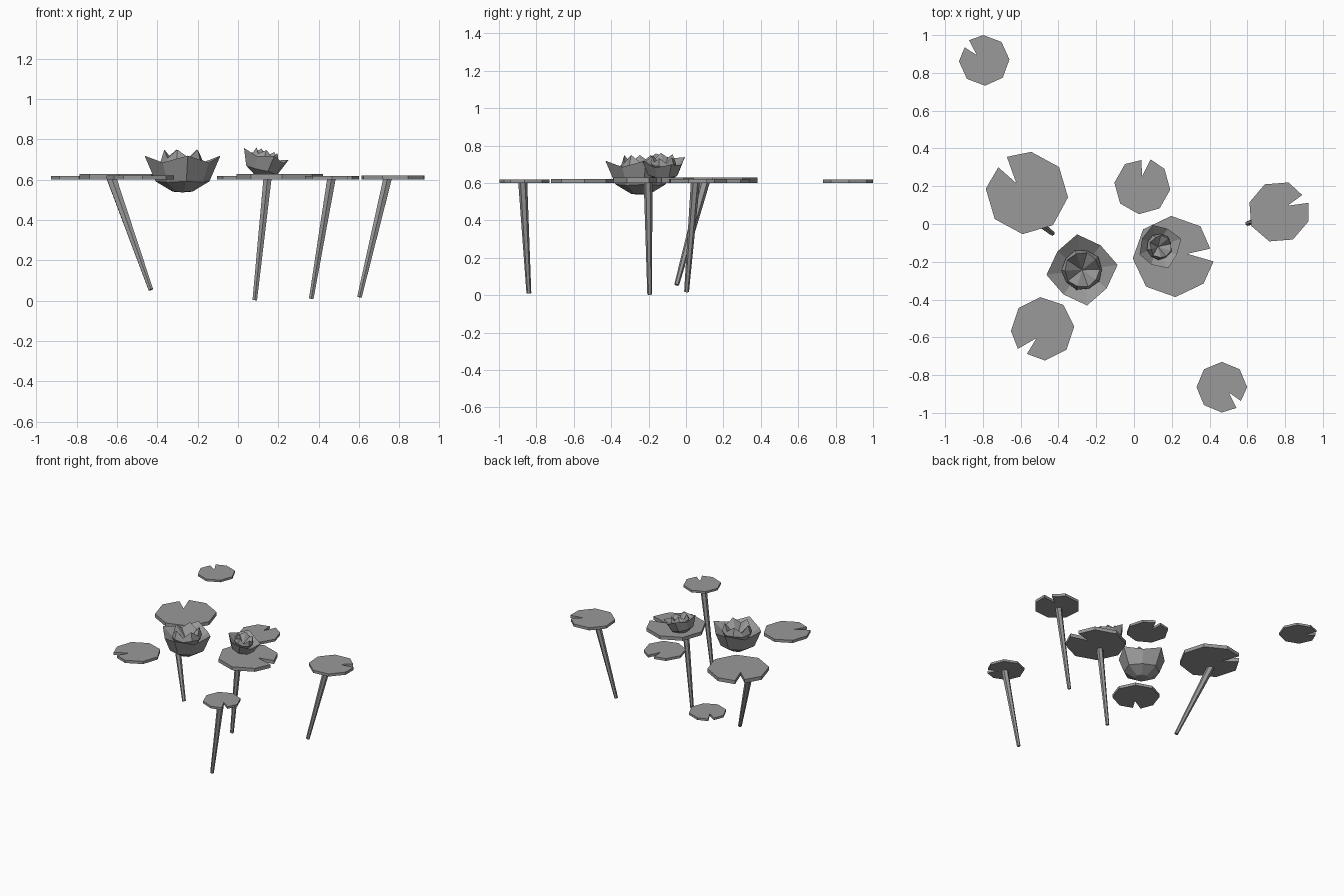
import bpy, bmesh
from math import sin, cos, radians, pi
from mathutils import Vector, Matrix

if "Cube" in bpy.data.objects:
    bpy.data.objects.remove(bpy.data.objects["Cube"])

grey = bpy.data.materials.new("dark_grey")
grey.diffuse_color = (0.32, 0.32, 0.32, 1)
grey.use_nodes = True
grey.node_tree.nodes["Principled BSDF"].inputs["Base Color"].default_value = grey.diffuse_color


def make_object(name, bm):
    bmesh.ops.recalc_face_normals(bm, faces=bm.faces)
    me = bpy.data.meshes.new(name)
    bm.to_mesh(me)
    bm.free()
    me.materials.append(grey)
    ob = bpy.data.objects.new(name, me)
    bpy.context.collection.objects.link(ob)
    return ob


# Lily pad: extruded octagon with one corner opened into a notch
def lily_pad(i, x, y, r, notch):
    outline = [(-10, 1.0), (8, 0.35), (9, 0.93)] + [(45 * k, 1.0) for k in range(1, 8)]
    bm = bmesh.new()
    vs = [bm.verts.new((x + r * d * cos(radians(notch + a)),
                        y + r * d * sin(radians(notch + a)), 0.601)) for a, d in outline]
    f = bm.faces.new(vs)
    ext = bmesh.ops.extrude_face_region(bm, geom=[f])
    top = [v for v in ext["geom"] if isinstance(v, bmesh.types.BMVert)]
    bmesh.ops.translate(bm, verts=top, vec=(0, 0, 0.125 * r))
    make_object(f"lily_pad_{i}", bm)


# Stem: tapered leaning six-sided cone
def stem(i, bottom, top, r0, r1):
    a, b = Vector(bottom), Vector(top)
    d = b - a
    bm = bmesh.new()
    bmesh.ops.create_cone(bm, cap_ends=True, segments=6, radius1=r0, radius2=r1, depth=d.length)
    rot = Vector((0, 0, 1)).rotation_difference(d).to_matrix().to_4x4()
    bm.transform(Matrix.Translation((a + b) / 2) @ rot)
    make_object(f"stem_{i}", bm)


# Faceted cup from zigzag rings: (tip radius, tip z, valley radius, valley z)
def add_cup(bm, n, turn, rings, z_start, z_end):
    loops = []
    for rt, zt, rv, zv in rings:
        loop = []
        for k in range(n):
            r, z = (rt, zt) if k % 2 == 0 else (rv, zv)
            a = turn + 2 * pi * k / n
            loop.append(bm.verts.new((r * cos(a), r * sin(a), z)))
        loops.append(loop)
    for lo, hi in zip(loops, loops[1:]):
        for k in range(n):
            j = (k + 1) % n
            bm.faces.new((lo[k], lo[j], hi[j], hi[k]))
    for loop, z in ((loops[0], z_start), (loops[-1], z_end)):
        c = bm.verts.new((0, 0, z))
        for k in range(n):
            bm.faces.new((loop[k], loop[(k + 1) % n], c))


def flower(name, loc, scale, tilt, turn):
    bm = bmesh.new()
    # outer petals
    add_cup(bm, 8, radians(turn), [(0.05, 0.004, 0.05, 0.004), (0.135, 0.055, 0.125, 0.05),
                                   (0.19, 0.182, 0.163, 0.148), (0.10, 0.11, 0.095, 0.11)],
            0.0, 0.07)
    # inner petals
    add_cup(bm, 10, radians(turn + 30), [(0.085, 0.10, 0.085, 0.10), (0.11, 0.15, 0.105, 0.14),
                                         (0.09, 0.212, 0.095, 0.17)],
            0.06, 0.10)
    bm.transform(Matrix.Translation(loc) @ Matrix.Rotation(radians(tilt), 4, 'Y')
                 @ Matrix.Scale(scale, 4))
    make_object(name, bm)


pads = [(-0.793, 0.866, 0.134, 137), (-0.567, 0.164, 0.219, 129), (0.044, 0.2, 0.149, 83),
        (0.767, 0.064, 0.164, 27), (0.208, -0.172, 0.215, 3), (-0.484, -0.555, 0.168, 229),
        (0.465, -0.864, 0.134, -45)]
for i, p in enumerate(pads, 1):
    lily_pad(i, *p)

stems = [((-0.432, -0.05, 0.055), (-0.626, 0.10, 0.605), 0.013, 0.027),
         ((0.083, -0.194, 0.003), (0.146, -0.203, 0.605), 0.013, 0.023),
         ((0.363, -0.84, 0.010), (0.463, -0.873, 0.605), 0.013, 0.024),
         ((0.602, 0.003, 0.018), (0.741, 0.05, 0.605), 0.013, 0.024)]
for i, s in enumerate(stems, 1):
    stem(i, *s)

flower("large_flower", (-0.275, -0.243, 0.537), 1.0, 0, 8)
flower("small_flower", (0.110, -0.12, 0.615), 0.64, 15, 20)
